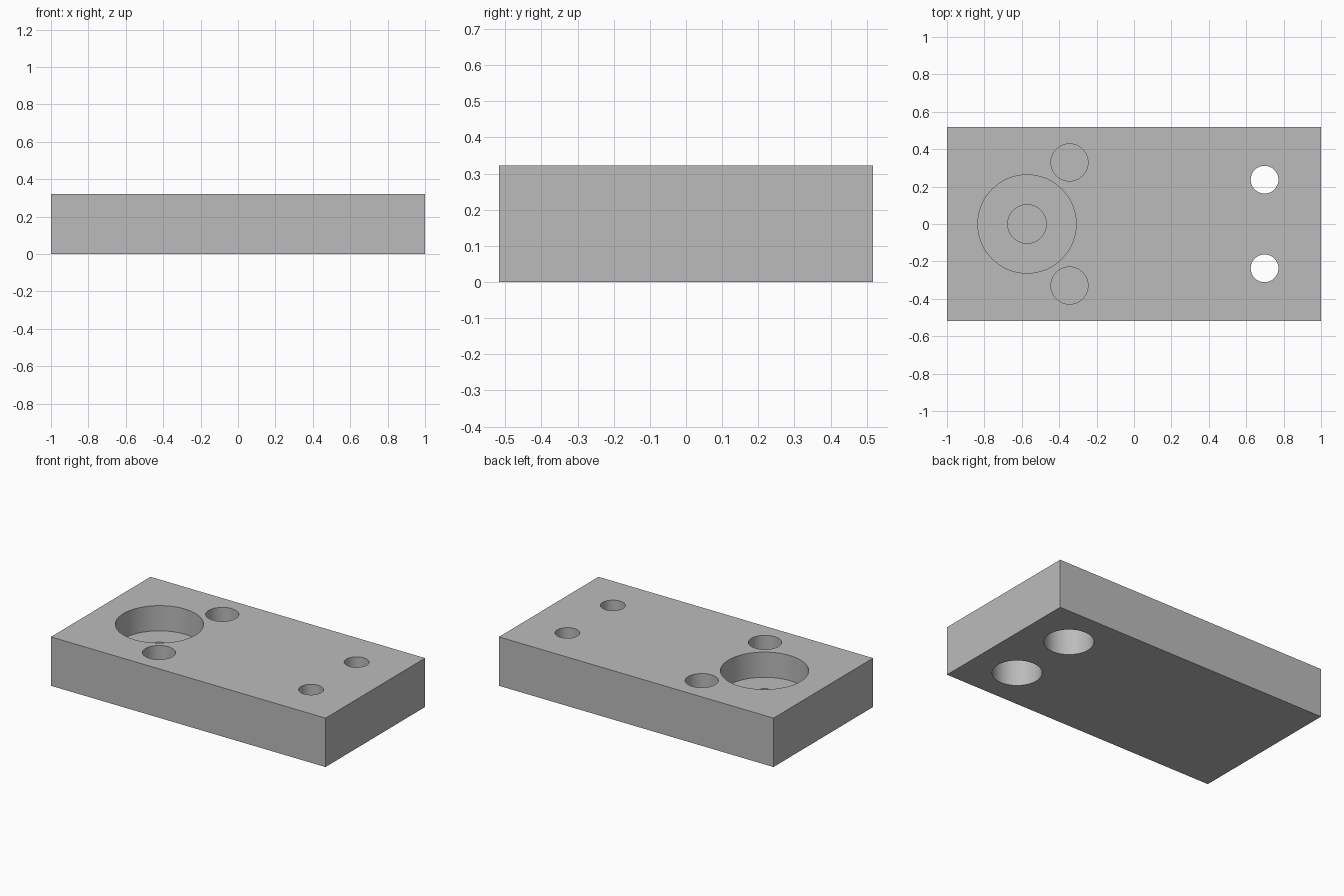
import bpy
import bmesh
from math import radians
from mathutils import Matrix

cube = bpy.data.objects.get("Cube")
if cube:
    bpy.data.objects.remove(cube, do_unlink=True)

LENGTH, WIDTH, HEIGHT = 2.0, 1.035, 0.322
MARGIN = 0.05

# Single grey metal colour
metal = bpy.data.materials.new("grey metal")
metal.use_nodes = True
grey = (0.5, 0.5, 0.5, 1.0)
metal.diffuse_color = grey
metal.node_tree.nodes["Principled BSDF"].inputs["Base Color"].default_value = grey


def make_object(name, bm):
    mesh = bpy.data.meshes.new(name)
    bm.to_mesh(mesh)
    bm.free()
    mesh.materials.append(metal)
    obj = bpy.data.objects.new(name, mesh)
    bpy.context.collection.objects.link(obj)
    return obj


def drill(target, x, y, radius, bottom, top):
    """Cut a round vertical hole between two heights."""
    bm = bmesh.new()
    place = Matrix.Translation((x, y, (bottom + top) / 2))
    bmesh.ops.create_cone(bm, cap_ends=True, segments=72, radius1=radius,
                          radius2=radius, depth=top - bottom, matrix=place)
    cutter = make_object("hole_cutter", bm)
    cutter.hide_render = True
    mod = target.modifiers.new("hole", 'BOOLEAN')
    mod.operation = 'DIFFERENCE'
    mod.solver = 'EXACT'
    mod.object = cutter
    bpy.ops.object.modifier_apply(modifier=mod.name)
    bpy.data.objects.remove(cutter, do_unlink=True)


# Rectangular plate
bm = bmesh.new()
bmesh.ops.create_cube(bm, size=1, matrix=Matrix.Translation((0, 0, HEIGHT / 2))
                      @ Matrix.Diagonal((LENGTH, WIDTH, HEIGHT, 1)))
plate = make_object("mounting_plate", bm)
bpy.context.view_layer.objects.active = plate
plate.select_set(True)

# Wide round pocket with a deeper blind bore in its floor
drill(plate, -0.572, 0, 0.263, HEIGHT - 0.166, HEIGHT + MARGIN)
drill(plate, -0.572, 0, 0.103, 0.06, HEIGHT + MARGIN)

for side in (-1, 1):
    # Blind hole beside the pocket
    drill(plate, -0.345, side * 0.329, 0.099, 0.12, HEIGHT + MARGIN)
    # Through hole, counterbored from the underside
    drill(plate, 0.698, side * 0.237, 0.074, -MARGIN, HEIGHT + MARGIN)
    drill(plate, 0.698, side * 0.237, 0.147, -MARGIN, 0.2)

# Smooth hole walls, crisp edges
bpy.ops.object.shade_smooth_by_angle(angle=radians(30))
